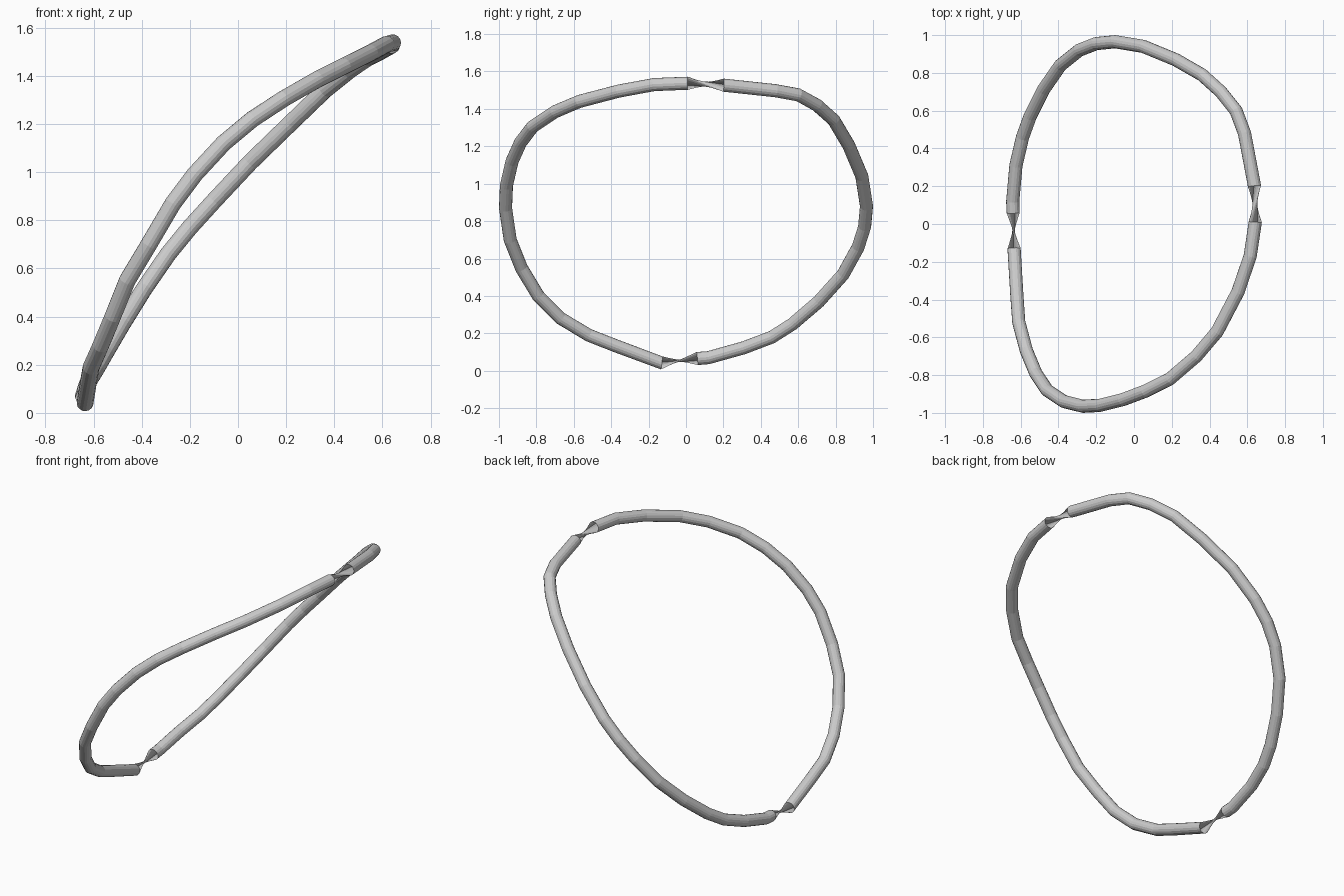
import bpy, bmesh
from math import cos, sin, tau
from mathutils import Vector

if "Cube" in bpy.data.objects:
    bpy.data.objects.remove(bpy.data.objects["Cube"])

SIDES, RADIUS = 16, 0.035
# Centreline of the closed loop: front half going up, back half coming down
PATH = [(-.635, -.13, .042), (-.62, -.38, .135), (-.61, -.52, .19), (-.57, -.67, .28),
        (-.52, -.79, .40), (-.46, -.88, .55), (-.37, -.94, .70), (-.27, -.965, .87),
        (-.18, -.96, .99), (-.06, -.93, 1.12), (.06, -.885, 1.22), (.19, -.82, 1.305),
        (.33, -.70, 1.385), (.44, -.57, 1.44), (.55, -.36, 1.495), (.615, -.17, 1.53),
        (.642, .01, 1.537), (.638, .20, 1.527), (.585, .48, 1.497), (.54, .60, 1.475),
        (.46, .70, 1.42), (.36, .79, 1.34), (.22, .87, 1.205), (.05, .94, 1.04),
        (-.10, .965, .88), (-.20, .955, .77), (-.29, .92, .66), (-.39, .84, .515),
        (-.48, .71, .37), (-.55, .57, .25), (-.59, .46, .18), (-.625, .31, .123),
        (-.642, .12, .07), (-.64, .06, .065)]
# Half-turn twists of the tube wall after these rings (in side steps)
TWIST = {16: 7, 33: -7}

pts = [Vector(p) for p in PATH]
plane = Vector((-1.55, 0, 1.3)).normalized()
bm = bmesh.new()
rings = []
for i, p in enumerate(pts):
    a = (p - pts[i - 1]).normalized()
    b = (pts[(i + 1) % len(pts)] - p).normalized()
    t = (a + b).normalized()
    u = t.cross(plane).normalized()
    v = t.cross(u)
    rings.append([bm.verts.new(p + RADIUS * (u * cos(tau * k / SIDES) + v * sin(tau * k / SIDES)))
                  for k in range(SIDES)])

# Bridge neighbouring rings with flat faces
for i, ring in enumerate(rings):
    nxt = rings[(i + 1) % len(rings)]
    s = TWIST.get(i, 0)
    for k in range(SIDES):
        bm.faces.new((ring[k], ring[(k + 1) % SIDES],
                      nxt[(k + 1 + s) % SIDES], nxt[(k + s) % SIDES]))
bmesh.ops.recalc_face_normals(bm, faces=bm.faces)
mesh = bpy.data.meshes.new("bent_ring")
bm.to_mesh(mesh)
bm.free()
bpy.context.collection.objects.link(bpy.data.objects.new("bent_ring", mesh))
